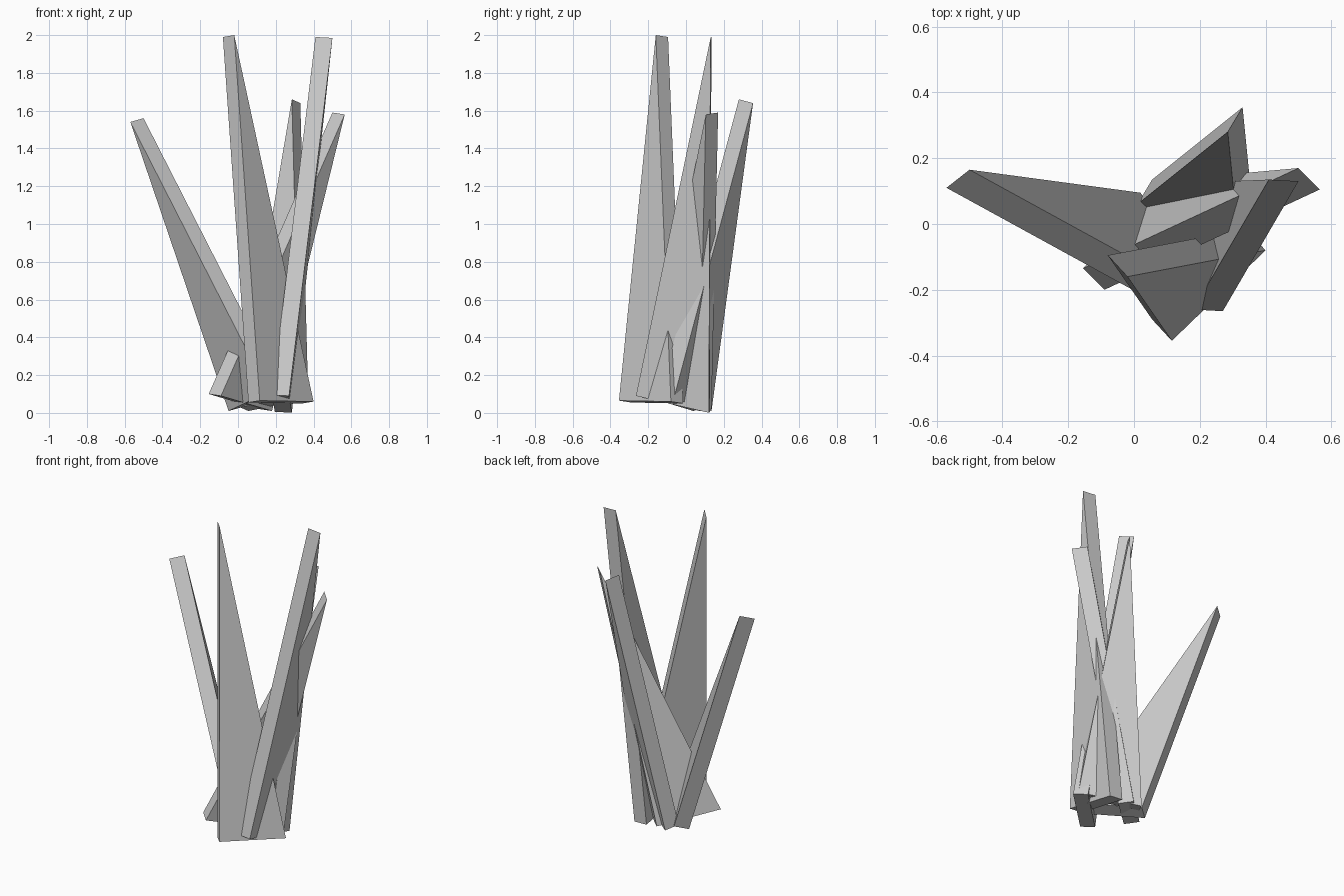
import bpy
import bmesh
from mathutils import Vector

cube = bpy.data.objects.get("Cube")
if cube:
    bpy.data.objects.remove(cube, do_unlink=True)

# One flat grey for every shard
grey = bpy.data.materials.new("plain grey")
grey.use_nodes = True
colour = (0.6, 0.6, 0.6, 1)
grey.diffuse_color = colour
grey.node_tree.nodes["Principled BSDF"].inputs["Base Color"].default_value = colour


def shard(name, tip, heel, toe, side):
    """Right-triangle blade (right angle at the heel) thickened along side."""
    bm = bmesh.new()
    face = bm.faces.new([bm.verts.new(p) for p in (tip, heel, toe)])
    extruded = bmesh.ops.extrude_face_region(bm, geom=[face], use_keep_orig=True)
    moved = [g for g in extruded["geom"] if isinstance(g, bmesh.types.BMVert)]
    bmesh.ops.translate(bm, verts=moved, vec=Vector(side))
    bmesh.ops.recalc_face_normals(bm, faces=bm.faces[:])
    mesh = bpy.data.meshes.new(name)
    bm.to_mesh(mesh)
    bm.free()
    mesh.materials.append(grey)
    obj = bpy.data.objects.new(name, mesh)
    bpy.context.scene.collection.objects.link(obj)
    return obj


# Tall pair
shard("front_tall_shard", (-0.02, -0.16, 2.0), (0.115, -0.355, 0.065),
      (0.4, -0.08, 0.06), (-0.06, 0.065, -0.01))
shard("left_tall_shard", (0.41, 0.135, 1.99), (0.18, -0.26, 0.095),
      (0.195, 0.126, 0.006), (0.09, -0.005, -0.005))

# Shorter, wider-leaning shards
shard("right_leaning_shard", (-0.57, 0.11, 1.54), (-0.05, 0.04, 0.01),
      (0.16, -0.29, 0.11), (0.07, 0.055, 0.02))
shard("left_leaning_shard", (0.565, 0.105, 1.58), (0.18, 0.07, 0.01),
      (-0.09, -0.2, 0.09), (-0.065, 0.065, 0.01))
shard("back_leaning_shard", (0.285, 0.28, 1.66), (0.327, -0.14, 0.096),
      (0.01, 0.06, 0.03), (0.045, 0.075, -0.02))
